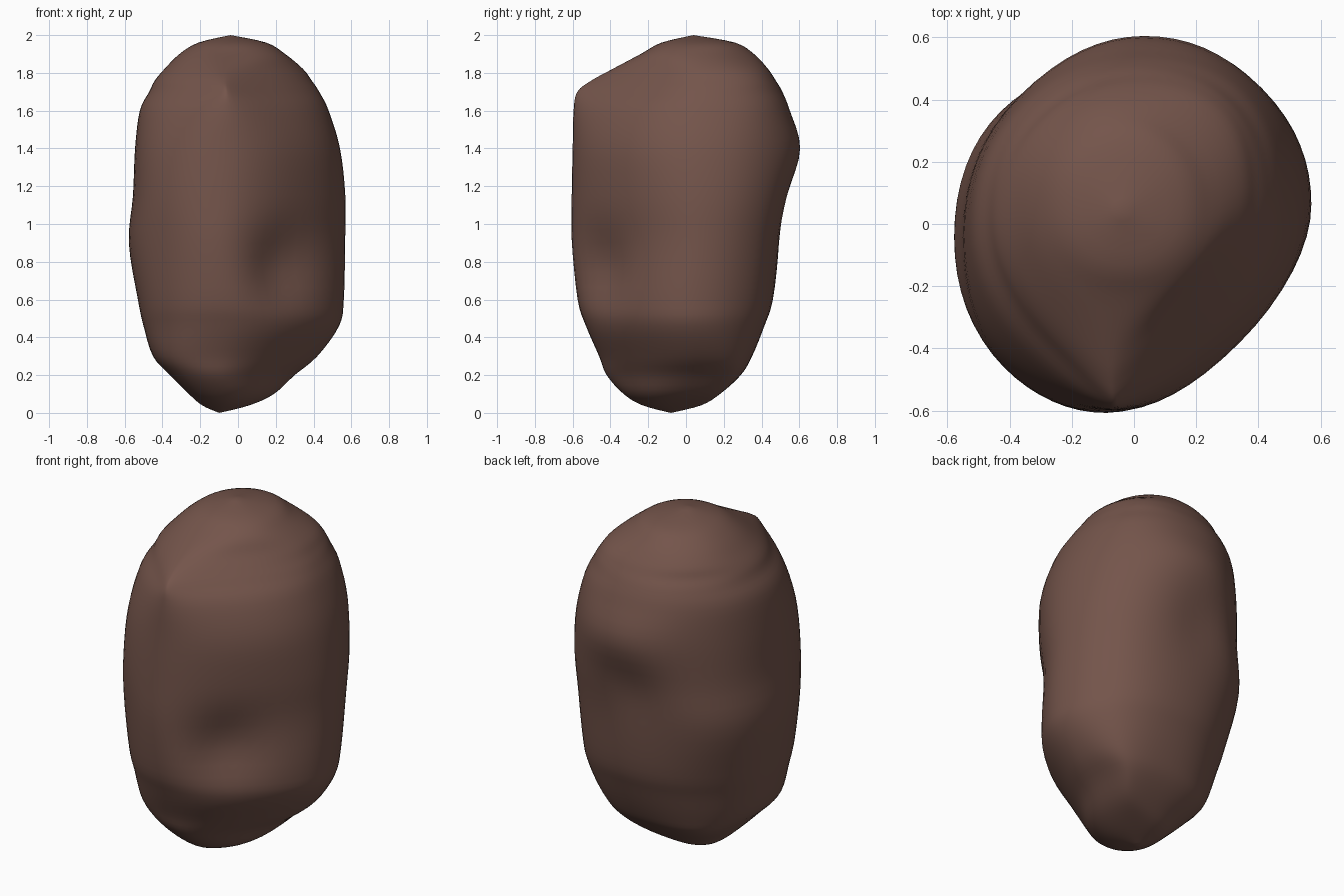
import bpy, bmesh, math
from mathutils import Vector

if "Cube" in bpy.data.objects:
    bpy.data.objects.remove(bpy.data.objects["Cube"])

# Height, then the rock's reach towards E, NE, N, NW, W, SW, S, SE (N = back, S = front)
SECTIONS = [
    (.04, .06, .04, .08, .14, .19, .24, .23, .14),
    (.10, .19, .22, .18, .22, .26, .34, .33, .24),
    (.20, .30, .36, .29, .34, .36, .45, .42, .30),
    (.30, .42, .44, .35, .39, .45, .52, .46, .37),
    (.46, .535, .51, .415, .44, .50, .56, .53, .47),
    (.60, .56, .54, .46, .485, .53, .59, .575, .495),
    (.90, .567, .57, .50, .555, .578, .615, .605, .485),
    (1.15, .568, .595, .55, .55, .556, .62, .605, .505),
    (1.40, .54, .595, .605, .55, .545, .595, .60, .505),
    (1.60, .48, .555, .55, .53, .52, .535, .595, .45),
    (1.70, .43, .51, .51, .495, .47, .47, .575, .38),
    (1.76, .39, .48, .475, .46, .44, .43, .50, .33),
    (1.82, .345, .43, .435, .43, .39, .37, .39, .28),
    (1.90, .25, .31, .36, .355, .31, .27, .24, .225),
    (1.96, .15, .215, .26, .255, .21, .165, .13, .125),
]
BOTTOM, TOP = Vector((-.1, -.08, 0)), Vector((-.04, .04, 2))
DIRS = [Vector((math.cos(i * math.pi / 4), math.sin(i * math.pi / 4), 0)) for i in range(8)]
STEPS, SEG = 4, 8
# Shallow hollows: centre, radius, push
DENTS = [(Vector((.22, -.43, .76)), .19, Vector((-.045, .045, 0))),
         (Vector((-.03, .55, 1.08)), .18, Vector((0, -.025, 0)))]


def pole_row(p):
    return (p.z, *[d.dot(p) for d in DIRS])


def catmull(a, b, c, d, t):
    return [.5 * (2 * q + (r - p) * t + (2 * p - 5 * q + 4 * r - s) * t * t
                  + (3 * q - p - 3 * r + s) * t ** 3) for p, q, r, s in zip(a, b, c, d)]


def outline(row):
    """Rounded loop that touches the eight reach lines."""
    z, h = row[0], row[1:]
    c = math.sqrt(.5)
    corners = []
    for i, n in enumerate(DIRS):
        side = Vector((-n.y, n.x, 0))
        corners.append(n * h[i] + side * (h[(i + 1) % 8] - h[i] * c) / c)
    pts = []
    for i in range(8):
        a, b, d = corners[i - 1], corners[i], corners[(i + 1) % 8]
        for k in range(SEG):
            t = k / SEG
            p = a * (.5 * (1 - t) ** 2) + b * (.5 + t - t * t) + d * (.5 * t * t)
            p.z = z
            for centre, radius, push in DENTS:
                p = p + push * math.exp(-((p - centre).length / radius) ** 2)
            pts.append(p)
    return pts


# Stack the loops from bottom to top
rows = [pole_row(BOTTOM)] + SECTIONS + [pole_row(TOP)]
bm = bmesh.new()
rings = []
last = len(rows) - 1
for i in range(last):
    for k in range(STEPS):
        if i == 0 and k == 0:
            continue
        row = catmull(rows[max(i - 1, 0)], rows[i], rows[i + 1], rows[min(i + 2, last)], k / STEPS)
        rings.append([bm.verts.new(p) for p in outline(row)])
n = 8 * SEG
low, high = bm.verts.new(BOTTOM), bm.verts.new(TOP)
for j in range(n):
    k = (j + 1) % n
    bm.faces.new((low, rings[0][k], rings[0][j]))
    bm.faces.new((high, rings[-1][j], rings[-1][k]))
    for a, b in zip(rings, rings[1:]):
        bm.faces.new((a[j], a[k], b[k], b[j]))
bmesh.ops.recalc_face_normals(bm, faces=bm.faces)
for f in bm.faces:
    f.smooth = True

mesh = bpy.data.meshes.new("boulder")
bm.to_mesh(mesh)
bm.free()
rock = bpy.data.objects.new("boulder", mesh)
bpy.context.collection.objects.link(rock)

# Brown stone
stone = bpy.data.materials.new("brown stone")
stone.diffuse_color = (.175, .09, .07, 1)
stone.use_nodes = True
stone.node_tree.nodes["Principled BSDF"].inputs["Base Color"].default_value = stone.diffuse_color
mesh.materials.append(stone)
